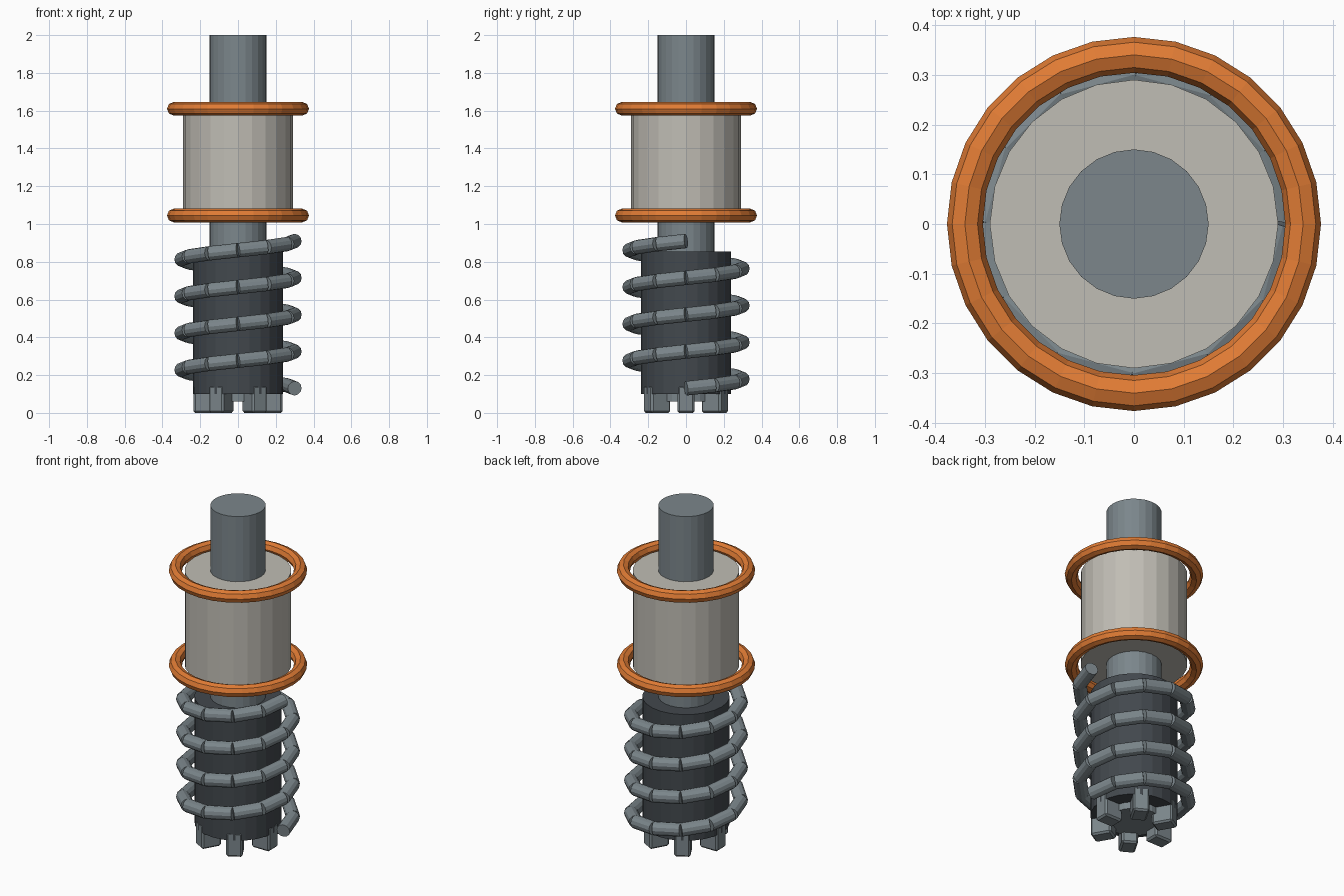
import bpy, bmesh
from math import cos, sin, pi, radians
from mathutils import Vector, Matrix

if "Cube" in bpy.data.objects:
    bpy.data.objects.remove(bpy.data.objects["Cube"])


def material(name, rgb):
    m = bpy.data.materials.new(name)
    m.diffuse_color = (*rgb, 1)
    m.use_nodes = True
    m.node_tree.nodes["Principled BSDF"].inputs["Base Color"].default_value = m.diffuse_color
    return m


STEEL = material("steel", (0.20, 0.24, 0.26))
DARK = material("dark_steel", (0.055, 0.065, 0.075))
PALE = material("pale_metal", (0.53, 0.51, 0.46))
ORANGE = material("orange", (0.75, 0.20, 0.035))


def finish(name, bm, mat):
    me = bpy.data.meshes.new(name)
    bm.to_mesh(me)
    bm.free()
    me.materials.append(mat)
    ob = bpy.data.objects.new(name, me)
    bpy.context.collection.objects.link(ob)
    return ob


def add_rod(bm, a, b, radius, sides):
    """Capped cylinder from point a to point b."""
    a, b = Vector(a), Vector(b)
    d = b - a
    mat = Matrix.Translation((a + b) / 2) @ d.to_track_quat('Z', 'Y').to_matrix().to_4x4()
    bmesh.ops.create_cone(bm, cap_ends=True, segments=sides, radius1=radius,
                          radius2=radius, depth=d.length, matrix=mat)


def cylinder(name, radius, z0, z1, mat, sides=24):
    bm = bmesh.new()
    add_rod(bm, (0, 0, z0), (0, 0, z1), radius, sides)
    return finish(name, bm, mat)


# Shaft, drill body and upper drum
cylinder("shaft", 0.15, 0.06, 2.0, STEEL)
cylinder("drill_body", 0.237, 0.10, 0.855, DARK)
cylinder("drum", 0.29, 1.045, 1.61, PALE)

# Rings around both ends of the drum
for name, z in (("lower_ring", 1.045), ("upper_ring", 1.61)):
    bpy.ops.mesh.primitive_torus_add(major_segments=28, minor_segments=8,
                                     major_radius=0.34, minor_radius=0.036,
                                     location=(0, 0, z))
    ring = bpy.context.object
    ring.name = name
    ring.data.materials.append(ORANGE)
    for p in ring.data.polygons:
        p.use_smooth = False

# Spiral flight: four turns of straight rods, twelve per turn
PER_TURN, TURNS, R = 12, 4, 0.30
bm = bmesh.new()
pts = [Vector((R * cos(2 * pi * i / PER_TURN), R * sin(2 * pi * i / PER_TURN),
               0.13 + 0.78 * i / (PER_TURN * TURNS)))
       for i in range(PER_TURN * TURNS + 1)]
for a, b in zip(pts, pts[1:]):
    add_rod(bm, a, b, 0.038, 12)
finish("spiral_flight", bm, STEEL)

# Six cutting teeth around the bottom
for i in range(6):
    bm = bmesh.new()
    bmesh.ops.create_cube(bm, size=1, matrix=Matrix.Translation((0.177, 0, 0.0725))
                          @ Matrix.Diagonal((0.118, 0.09, 0.145, 1)))
    bmesh.ops.bevel(bm, geom=bm.edges[:], offset=0.01, segments=1, affect='EDGES')
    bmesh.ops.rotate(bm, verts=bm.verts, matrix=Matrix.Rotation(radians(60 * i), 3, 'Z'))
    finish(f"tooth_{i + 1}", bm, STEEL)
